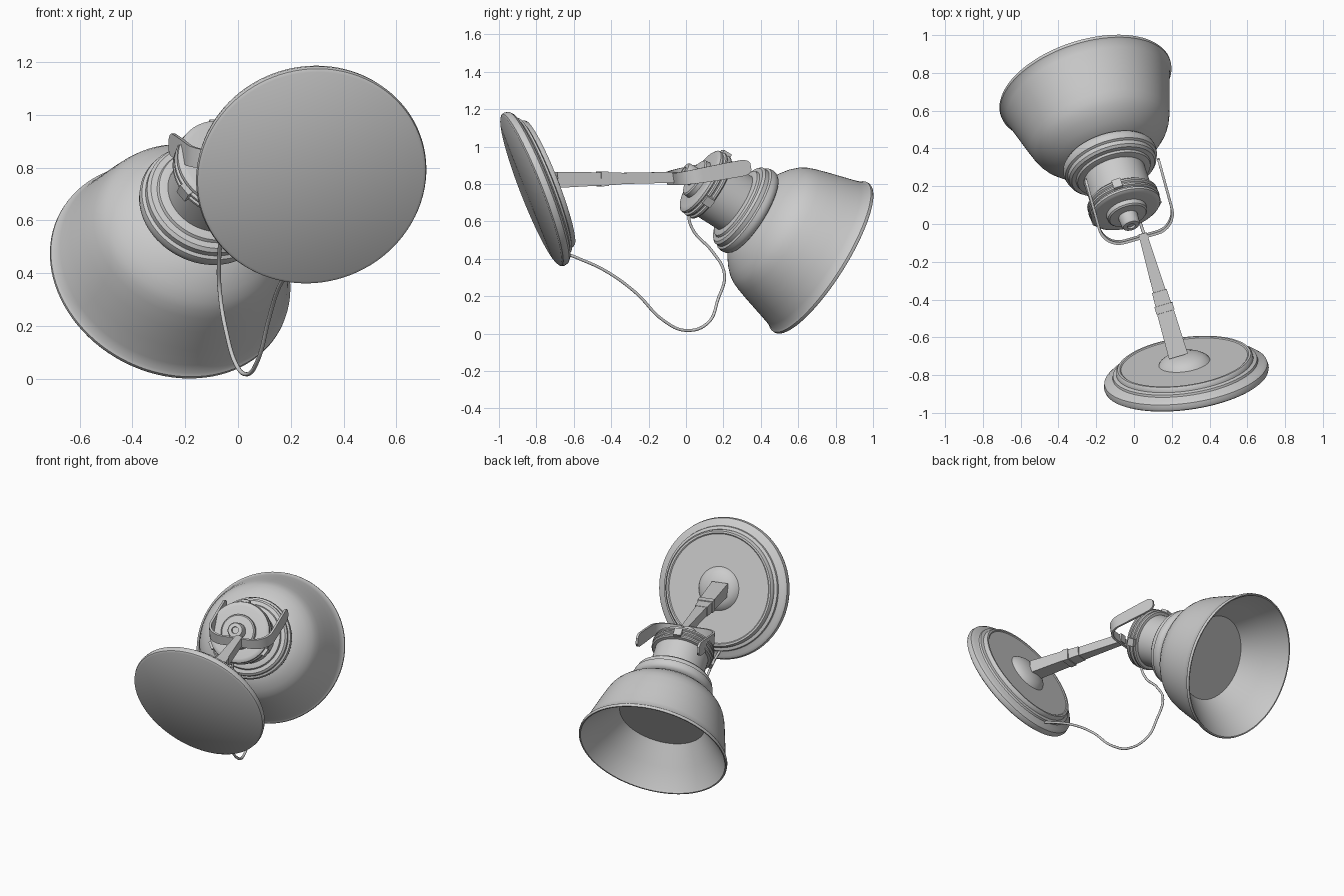
import bpy, bmesh, math
from mathutils import Vector, Matrix

if "Cube" in bpy.data.objects:
    bpy.data.objects.remove(bpy.data.objects["Cube"])


def finish(name, bm, angle=35):
    bmesh.ops.remove_doubles(bm, verts=bm.verts, dist=1e-5)
    bmesh.ops.recalc_face_normals(bm, faces=bm.faces)
    me = bpy.data.meshes.new(name)
    bm.to_mesh(me)
    bm.free()
    ob = bpy.data.objects.new(name, me)
    bpy.context.collection.objects.link(ob)
    bpy.ops.object.select_all(action='DESELECT')
    ob.select_set(True)
    bpy.context.view_layer.objects.active = ob
    bpy.ops.object.shade_smooth_by_angle(angle=math.radians(angle))
    return ob


def lathe(name, profile, origin, axis, n=64):
    """Revolve (radius, height) points around an axis."""
    bm = bmesh.new()
    rot = Vector(axis).to_track_quat('Z', 'Y').to_matrix().to_4x4()
    rings = []
    for r, h in profile:
        rings.append([bm.verts.new((r * math.cos(2 * math.pi * i / n),
                                    r * math.sin(2 * math.pi * i / n), h))
                      for i in range(n if r > 0 else 1)])
    for a, b in zip(rings, rings[1:]):
        for i in range(n):
            j = (i + 1) % n
            if len(a) == 1:
                bm.faces.new((a[0], b[i], b[j]))
            elif len(b) == 1:
                bm.faces.new((a[i], a[j], b[0]))
            else:
                bm.faces.new((a[i], a[j], b[j], b[i]))
    bm.transform(Matrix.Translation(origin) @ rot)
    return finish(name, bm)


def loft(name, sections, angle=35):
    """Skin a list of four-cornered sections and cap both ends."""
    bm = bmesh.new()
    rings = [[bm.verts.new(p) for p in s] for s in sections]
    for a, b in zip(rings, rings[1:]):
        for i in range(4):
            j = (i + 1) % 4
            bm.faces.new((a[i], a[j], b[j], b[i]))
    bm.faces.new(rings[0])
    bm.faces.new(rings[-1])
    return finish(name, bm, angle)


# Wall base: tilted stepped disc with a small dome
base_o = Vector((.28, -.83, .765))
base_n = Vector((-.13, .92, .36)).normalized()
lathe("wall_base", [(0, 0), (.425, 0), (.436, .007), (.44, .02), (.435, .042),
                    (.418, .056), (.395, .06), (.388, .066), (.385, .078),
                    (.366, .084), (.364, .1), (.356, .11), (.344, .11),
                    (.338, .105), (0, .105)], base_o, base_n, 96)
lathe("base_dome", [(.14, .1), (.128, .118), (.1, .137), (.06, .15), (0, .156)],
      base_o, base_n, 40)

# Arm: tapering bar with a raised band in the middle
a0, a1 = Vector((.235, -.70, .822)), Vector((.045, -.05, .836))
along = (a1 - a0).normalized()
side = along.cross(Vector((0, 0, 1))).normalized()
up = side.cross(along)
steps = [(0, .052, .043), (.36, .046, .035), (.361, .05, .04), (.42, .049, .039),
         (.421, .043, .034), (.53, .04, .032), (.531, .034, .03), (1, .022, .029)]
loft("arm", [[a0.lerp(a1, t) + side * w * sx + up * h * sz
              for sx, sz in ((-1, -1), (1, -1), (1, 1), (-1, 1))]
             for t, w, h in steps])

# Yoke: U-shaped flat strip, widening to rounded ends
e1 = Vector((-.26, .95, .17)).normalized()
e2 = Vector((.96, .27, 0)).normalized()
e3 = e2.cross(e1).normalized()
yoke_o = Vector((.035, -.07, .828))
half, rad, length = .2, .11, .38
pts = [(half, length, .018), (half, length - .012, .034), (half, length - .035, .043),
       (half, .25, .043)]
right = [(e, f, w) for e, f, w in pts]
for k in range(9):
    a = math.pi / 2 * k / 8
    right.append((half - rad + rad * math.cos(a), rad - rad * math.sin(a), .04 - .008 * k / 8))
path = right + [(-e, f, w) for e, f, w in reversed(right)]
secs = []
for i, (e, f, w) in enumerate(path):
    p, q = path[max(i - 1, 0)], path[min(i + 1, len(path) - 1)]
    tan = Vector((q[0] - p[0], q[1] - p[1])).normalized()
    c = yoke_o + e2 * e + e1 * f
    nrm = (e2 * -tan.y + e1 * tan.x) * .007
    secs.append([c + nrm - e3 * w, c + nrm + e3 * w, c - nrm + e3 * w, c - nrm - e3 * w])
loft("yoke", secs)

# Lamp head: heights run from the shade mouth back to the knob
mouth = Vector((-.26, .73, .402))
back = Vector((.27, -.815, .516)).normalized()
lathe("shade", [(.27, .245), (.365, .125), (.455, .012), (.46, .001), (.468, 0),
                (.472, .007), (.471, .018), (.461, .028), (.448, .065), (.427, .14),
                (.402, .23), (.382, .295), (.368, .33), (.35, .36), (.32, .393),
                (.28, .425), (.235, .452), (.21, .46)], mouth, back, 96)
lathe("light_disc", [(0, .242), (.272, .242), (.272, .25), (0, .25)], mouth, back)
lathe("collar", [(.2, .452), (.225, .455), (.242, .462), (.252, .475), (.256, .495),
                 (.252, .515), (.24, .522), (.24, .545), (.228, .557), (.205, .56),
                 (.2, .572), (.182, .578), (.165, .58)], mouth, back)
lathe("socket", [(.168, .57), (.168, .725), (.186, .728), (.193, .735), (.193, .745),
                 (.184, .752), (.184, .758), (.195, .764), (.195, .774), (.184, .78),
                 (.184, .785), (.192, .79), (.19, .802), (.178, .81), (.165, .812),
                 (.11, .814), (.108, .838), (.1, .845), (.052, .847), (.05, .9),
                 (.044, .91), (.022, .912), (.02, .902), (0, .902)], mouth, back)

# Small clips around the socket rings
q = back.to_track_quat('Z', 'Y').to_matrix().to_4x4()
for i in range(3):
    bm = bmesh.new()
    bmesh.ops.create_cube(bm, size=1)
    bm.transform(Matrix.Translation(mouth) @ q @ Matrix.Rotation(math.radians(90 + 120 * i), 4, 'Z')
                 @ Matrix.Translation((.193, 0, .755)) @ Matrix.Diagonal((.03, .05, .05, 1)))
    finish(f"socket_clip_{i + 1}", bm)

# Hanging cable from the base to the socket
cable = [(.20, -.66, .435), (.185, -.57, .40), (.15, -.43, .335), (.115, -.27, .22),
         (.075, -.12, .07), (.035, .0, .017), (-.01, .12, .06), (-.045, .17, .18),
         (-.068, .205, .32), (-.072, .14, .44), (-.062, .04, .55), (-.05, .015, .63),
         (-.05, .03, .69)]
cu = bpy.data.curves.new("cable", 'CURVE')
cu.dimensions = '3D'
cu.bevel_depth = .008
cu.bevel_resolution = 3
cu.resolution_u = 8
cu.use_fill_caps = True
sp = cu.splines.new('BEZIER')
sp.bezier_points.add(len(cable) - 1)
for bp, p in zip(sp.bezier_points, cable):
    bp.co = p
    bp.handle_left_type = bp.handle_right_type = 'AUTO'
bpy.context.collection.objects.link(bpy.data.objects.new("cable", cu))
